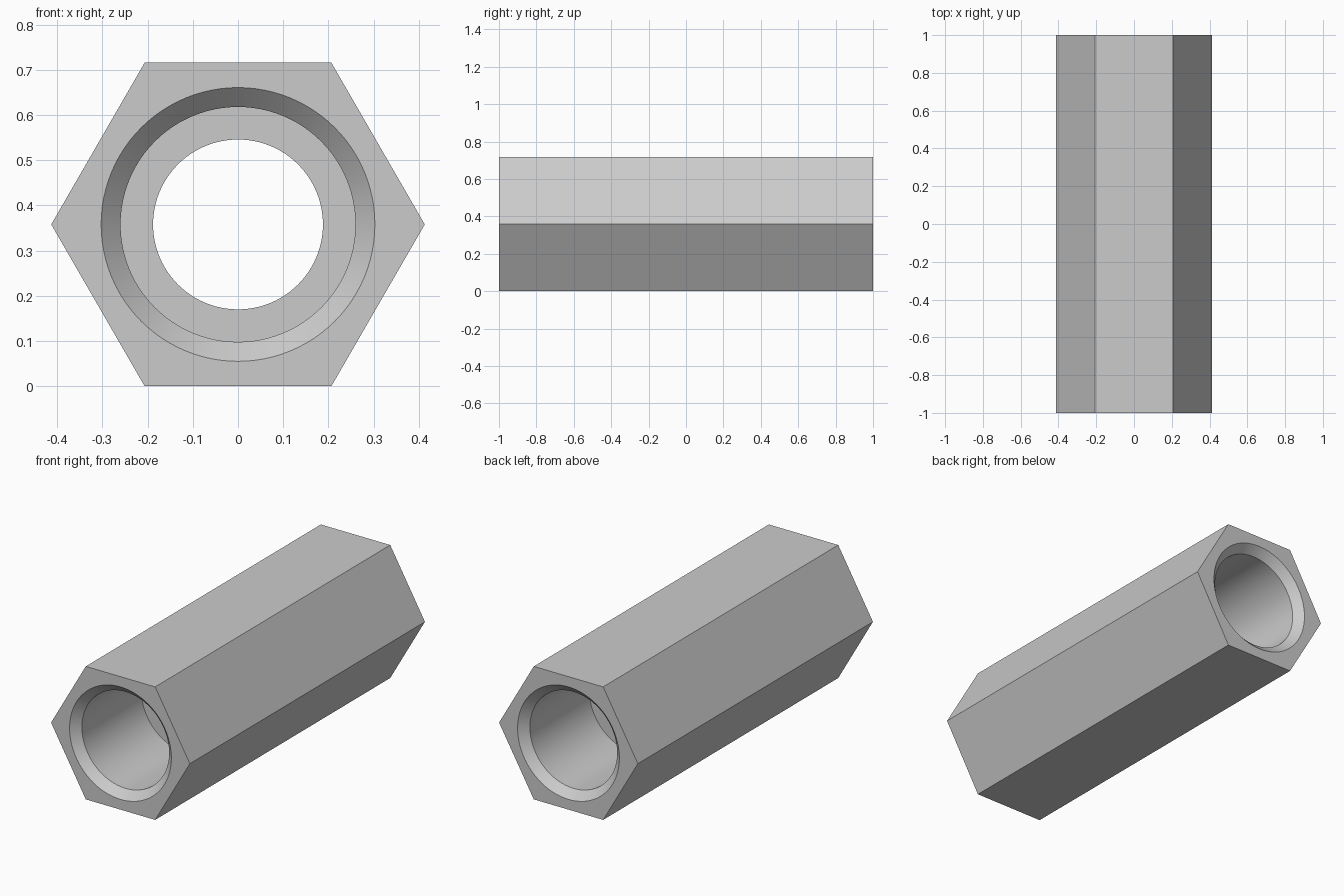
import bpy
import bmesh
from math import cos, sin, pi, radians

cube = bpy.data.objects.get("Cube")
if cube:
    bpy.data.objects.remove(cube, do_unlink=True)

HEX_RADIUS = 0.4134
CENTRE_Z = HEX_RADIUS * cos(pi / 6)
SEGMENTS = 96

steel = bpy.data.materials.new("grey steel")
steel.use_nodes = True
steel.diffuse_color = (0.6, 0.6, 0.6, 1)
steel.node_tree.nodes["Principled BSDF"].inputs["Base Color"].default_value = (0.6, 0.6, 0.6, 1)

bm = bmesh.new()


def ring(radius, y, sides):
    """Closed loop of vertices around the long axis."""
    return [bm.verts.new((radius * cos(2 * pi * i / sides), y,
                          CENTRE_Z + radius * sin(2 * pi * i / sides)))
            for i in range(sides)]


def skin(a, b):
    """Quads between two loops of equal count."""
    n = len(a)
    for i in range(n):
        j = (i + 1) % n
        bm.faces.new((a[i], a[j], b[j], b[i]))


def cap(outer, inner):
    """Flat end face between the hexagon and the bore mouth."""
    edges = [bm.edges.get((loop[i - 1], loop[i]))
             for loop in (outer, inner) for i in range(len(loop))]
    bmesh.ops.triangle_fill(bm, edges=edges, use_beauty=True, normal=(0, 1, 0))


# Hexagonal outside
hex_front, hex_back = ring(HEX_RADIUS, -1, 6), ring(HEX_RADIUS, 1, 6)
skin(hex_front, hex_back)

# Bore: chamfered mouth, wide counterbore, narrow middle, mirrored to the back
half = [(0.303, 1.0), (0.26, 0.957), (0.26, 0.45), (0.188, 0.45)]
profile = [(r, -y) for r, y in half] + half[::-1]
bore = [ring(r, y, SEGMENTS) for r, y in profile]
for a, b in zip(bore, bore[1:]):
    skin(a, b)

# End faces
cap(hex_front, bore[0])
cap(hex_back, bore[-1])
bmesh.ops.recalc_face_normals(bm, faces=bm.faces[:])

mesh = bpy.data.meshes.new("hex_spacer")
bm.to_mesh(mesh)
bm.free()
mesh.materials.append(steel)
spacer = bpy.data.objects.new("hex_spacer", mesh)
bpy.context.collection.objects.link(spacer)

# Round walls smooth, corners sharp
bpy.ops.object.select_all(action="DESELECT")
spacer.select_set(True)
bpy.context.view_layer.objects.active = spacer
bpy.ops.object.shade_smooth_by_angle(angle=radians(30))
